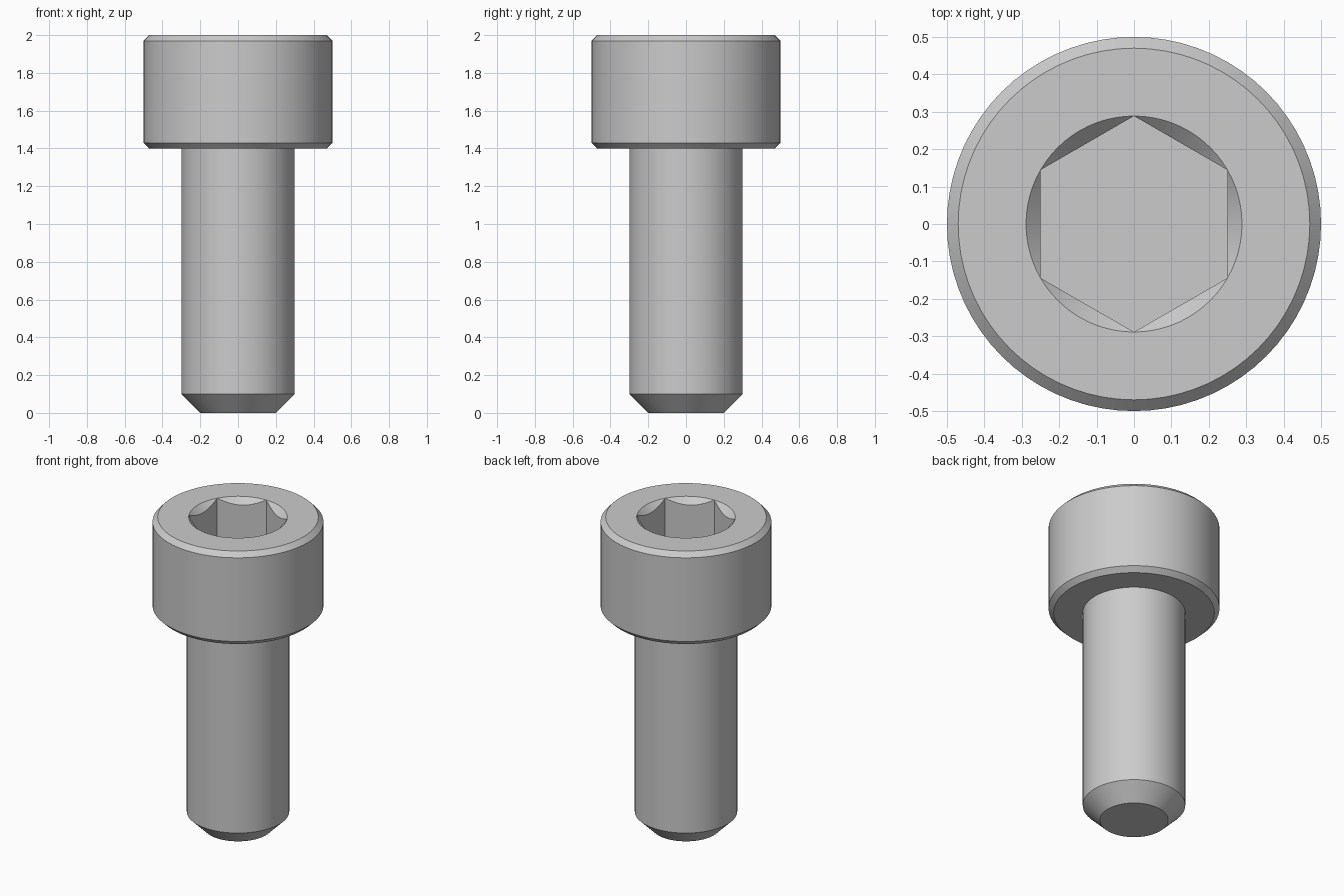
import bpy, bmesh, math

cube = bpy.data.objects.get("Cube")
if cube:
    bpy.data.objects.remove(cube)

SEGMENTS = 72
FLAT = 0.25                                # half the width across the socket flats
CORNER = FLAT / math.cos(math.pi / 6)
SLOPE = 1.0                                # steepness of the socket countersink
TOP, FLOOR = 2.0, 1.7

steel = bpy.data.materials.new("steel_grey")
steel.use_nodes = True
colour = (0.6, 0.6, 0.6, 1)
steel.diffuse_color = colour
steel.node_tree.nodes["Principled BSDF"].inputs["Base Color"].default_value = colour


def hex_radius(angle):
    """Distance from the axis to the hexagon, with flats on +x and -x."""
    sector = math.pi / 3
    return FLAT / math.cos((angle + sector / 2) % sector - sector / 2)


def ring(bm, radius, height):
    """Closed loop of vertices; radius and height are functions of angle."""
    verts = []
    for i in range(SEGMENTS):
        a = 2 * math.pi * i / SEGMENTS
        r = radius(a)
        verts.append(bm.verts.new((r * math.cos(a), r * math.sin(a), height(a))))
    return verts


bm = bmesh.new()

# Outside: tip, shank, underside of the head, chamfered head, socket rim
profile = [(0.2, 0), (0.3, 0.1), (0.3, 1.4), (0.47, 1.4),
           (0.5, 1.43), (0.5, 1.97), (0.47, TOP), (CORNER, TOP)]
rings = [ring(bm, lambda a, r=r: r, lambda a, z=z: z) for r, z in profile]

# Socket: scalloped countersink edge, then the hexagon at the floor
rings.append(ring(bm, hex_radius, lambda a: TOP - SLOPE * (CORNER - hex_radius(a))))
rings.append(ring(bm, hex_radius, lambda a: FLOOR))

for low, high in zip(rings, rings[1:]):
    for i in range(SEGMENTS):
        j = (i + 1) % SEGMENTS
        bm.faces.new((low[i], low[j], high[j], high[i]))
bm.faces.new(rings[0][::-1])
bm.faces.new(rings[-1])

# The countersink vanishes at the six corners
bmesh.ops.remove_doubles(bm, verts=bm.verts, dist=1e-5)
bmesh.ops.recalc_face_normals(bm, faces=bm.faces)

mesh = bpy.data.meshes.new("socket_head_bolt")
bm.to_mesh(mesh)
bm.free()
mesh.materials.append(steel)
bolt = bpy.data.objects.new("socket_head_bolt", mesh)
bpy.context.collection.objects.link(bolt)

bpy.context.view_layer.objects.active = bolt
bolt.select_set(True)
bpy.ops.object.shade_smooth_by_angle(angle=math.radians(25))
